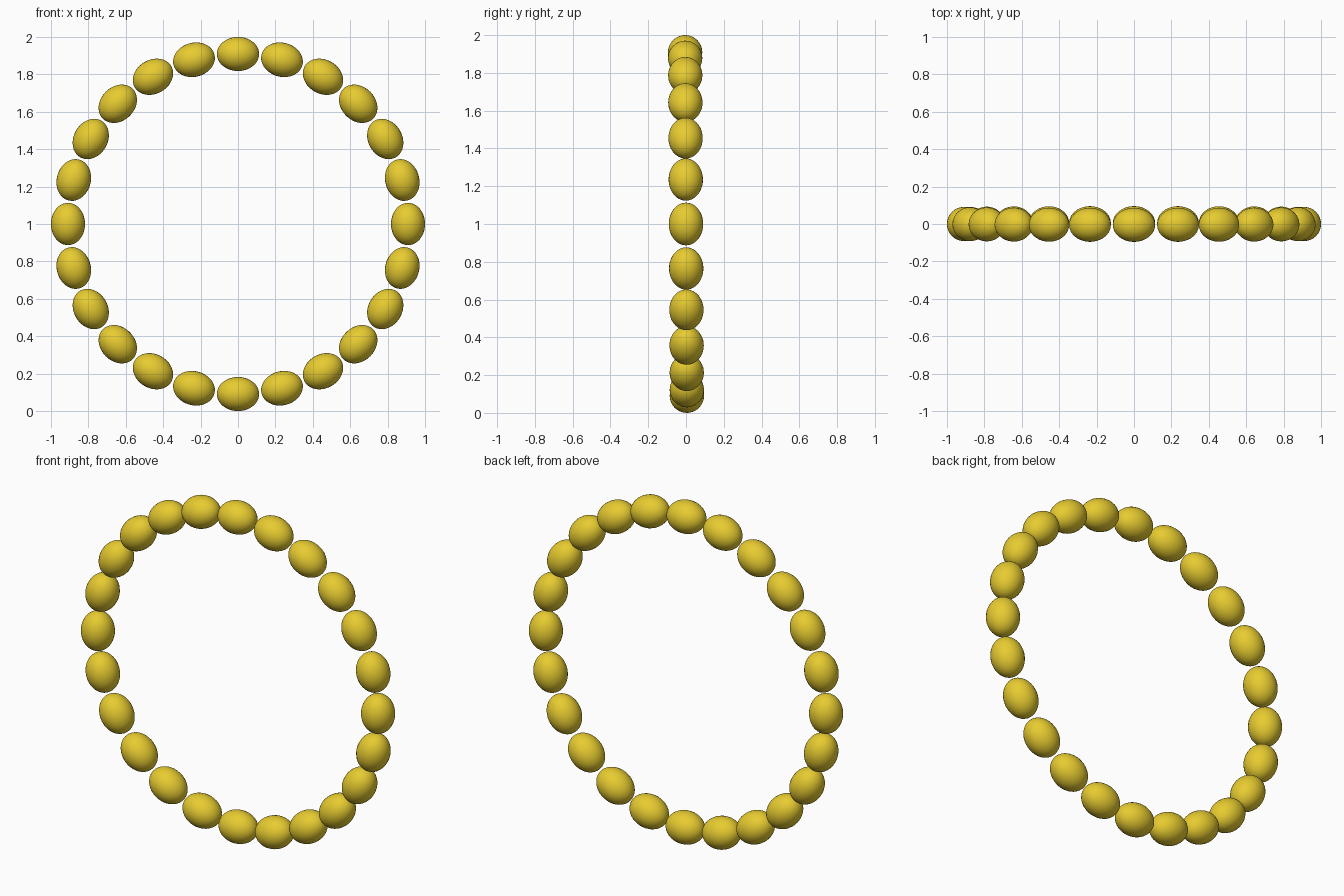
import bpy
from math import cos, sin, pi
from mathutils import Matrix

if "Cube" in bpy.data.objects:
    bpy.data.objects.remove(bpy.data.objects["Cube"])

COUNT = 24          # beads in the ring
RING = 0.909        # ring radius to bead centres
THICK = 0.091       # bead radius across the ring
LENGTH = 0.113      # bead half length along the ring
TILT = Matrix.Translation((0, 0, 1)) @ Matrix.Rotation(0.005, 4, 'X')

gold = bpy.data.materials.new("gold")
gold.diffuse_color = (0.8, 0.6, 0.03, 1)
gold.use_nodes = True
gold.node_tree.nodes["Principled BSDF"].inputs["Base Color"].default_value = gold.diffuse_color

# One smooth oval bead, its poles along the ring direction
bpy.ops.mesh.primitive_uv_sphere_add(segments=32, ring_count=20, radius=1)
first = bpy.context.object
mesh = first.data
mesh.name = "bead"
mesh.transform(Matrix.Diagonal((THICK, THICK, LENGTH, 1)))
mesh.materials.append(gold)
bpy.ops.object.shade_smooth()

# Upright ring of beads sharing the mesh
for i in range(COUNT):
    a = 2 * pi * i / COUNT
    bead = first if i == 0 else bpy.data.objects.new("bead", mesh)
    if i:
        bpy.context.collection.objects.link(bead)
    bead.name = f"bead_{i + 1:02d}"
    place = Matrix.Translation((RING * cos(a), 0, RING * sin(a)))
    bead.matrix_world = TILT @ place @ Matrix.Rotation(-a, 4, 'Y')
